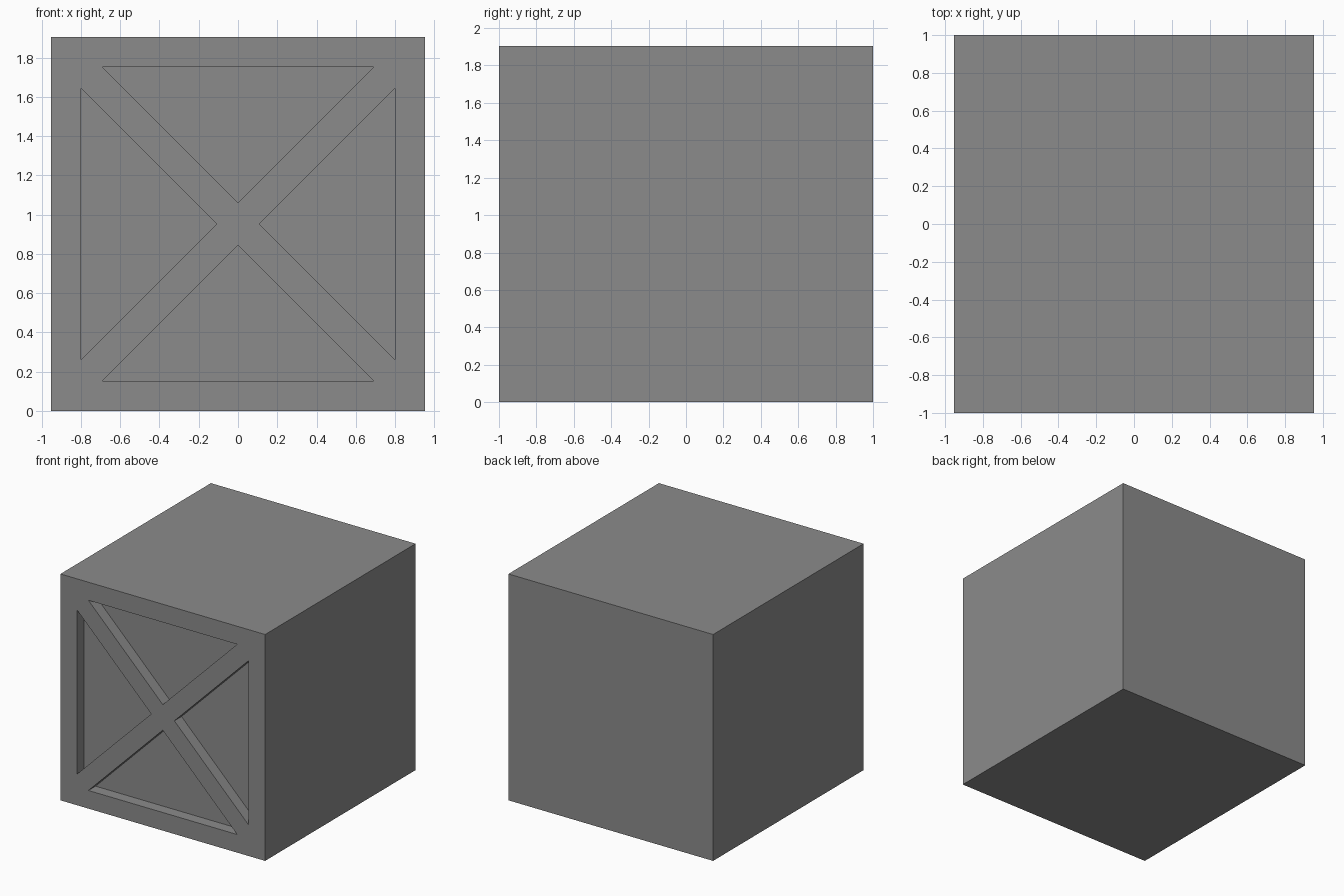
import bpy, bmesh
from math import pi, sqrt
from mathutils import Matrix, Vector

if "Cube" in bpy.data.objects:
    bpy.data.objects.remove(bpy.data.objects["Cube"])

HALF = 0.9524            # half width and half height
BAR = 0.1524             # width of frame and brace bars
DEPTH = 0.0952           # recess depth of the panels
APEX = BAR / sqrt(2)     # where the brace edges meet the centre lines
EDGE = HALF - BAR        # inner edge of the frame
CENTRE = Vector((0, 0, HALF))


def make_object(name, bm):
    bmesh.ops.recalc_face_normals(bm, faces=bm.faces)
    mesh = bpy.data.meshes.new(name)
    bm.to_mesh(mesh)
    bm.free()
    obj = bpy.data.objects.new(name, mesh)
    bpy.context.collection.objects.link(obj)
    return obj


# Dark grey paint
paint = bpy.data.materials.new("dark_grey")
paint.diffuse_color = (0.26, 0.26, 0.26, 1)
paint.use_nodes = True
paint.node_tree.nodes["Principled BSDF"].inputs["Base Color"].default_value = paint.diffuse_color

# Solid crate body
bm = bmesh.new()
bmesh.ops.create_cube(bm, size=1, matrix=Matrix.Translation(CENTRE)
                      @ Matrix.Diagonal((2 * HALF, 2, 2 * HALF, 1)))
crate = make_object("crate", bm)
crate.data.materials.append(paint)

# Four triangular prisms, turned in quarter steps around the front centre
bm = bmesh.new()
triangle = [(0, APEX), (EDGE - APEX, EDGE), (APEX - EDGE, EDGE)]
for i in range(4):
    turn = Matrix.Translation(CENTRE) @ Matrix.Rotation(i * pi / 2, 4, 'Y')
    verts = [bm.verts.new(turn @ Vector((x, -1.1, z))) for x, z in triangle]
    face = bm.faces.new(verts)
    extruded = bmesh.ops.extrude_face_region(bm, geom=[face], use_keep_orig=True)
    moved = [v for v in extruded["geom"] if isinstance(v, bmesh.types.BMVert)]
    bmesh.ops.translate(bm, verts=moved, vec=(0, 0.1 + DEPTH, 0))
cutter = make_object("panel_cutter", bm)
cutter.data.materials.append(paint)
cutter.hide_render = True

# Cut the recessed panels, leaving the frame and the crossed braces
cut = crate.modifiers.new("panels", 'BOOLEAN')
cut.operation = 'DIFFERENCE'
cut.solver = 'EXACT'
cut.object = cutter
bpy.context.view_layer.objects.active = crate
crate.select_set(True)
bpy.ops.object.modifier_apply(modifier=cut.name)
bpy.data.objects.remove(cutter)
